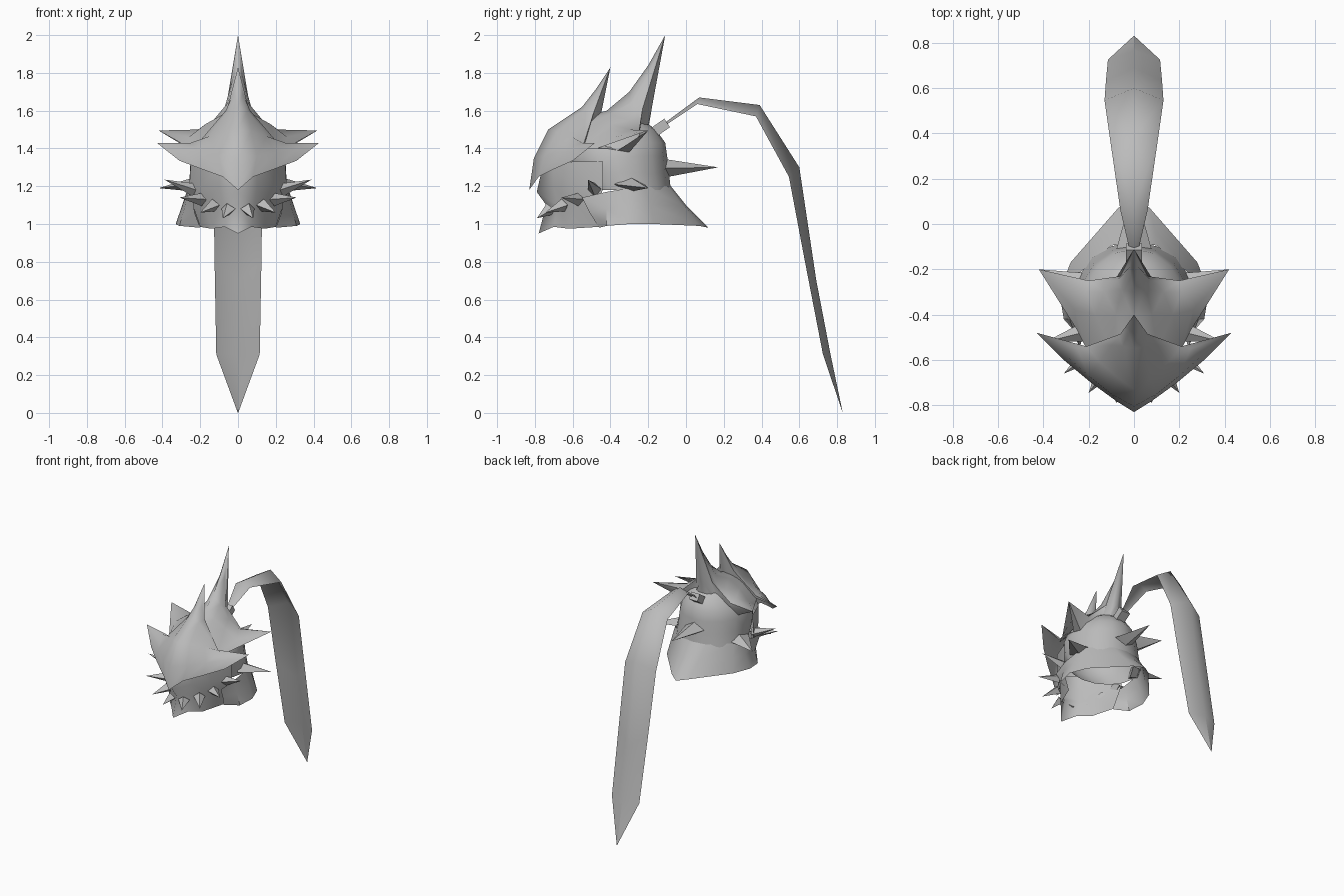
import bpy, bmesh, math
from mathutils import Vector

metal = bpy.data.materials.new("grey_metal")
metal.diffuse_color = (0.5, 0.5, 0.5, 1)


def finish(name, bm, mirror=True, smooth=50):
    bmesh.ops.remove_doubles(bm, verts=bm.verts, dist=0.0005)
    bmesh.ops.recalc_face_normals(bm, faces=bm.faces)
    mesh = bpy.data.meshes.new(name)
    bm.to_mesh(mesh)
    bm.free()
    mesh.materials.append(metal)
    ob = bpy.data.objects.new(name, mesh)
    bpy.context.collection.objects.link(ob)
    if mirror:
        ob.modifiers.new("mirror", "MIRROR").use_clip = True
    bpy.context.view_layer.objects.active = ob
    ob.select_set(True)
    bpy.ops.object.shade_smooth_by_angle(angle=math.radians(smooth))
    ob.select_set(False)
    return ob


def sheet(name, rows, smooth=50):
    """Half surface through rows of points, mirrored over x = 0."""
    bm = bmesh.new()
    grid = [[bm.verts.new(p) for p in r] for r in rows]
    for a, b in zip(grid, grid[1:]):
        for i in range(len(a) - 1):
            bm.faces.new((a[i], a[i + 1], b[i + 1], b[i]))
    return finish(name, bm, True, smooth)


def spike(name, base, tip, w, h, mirror=True):
    """Four-sided spike with a diamond base."""
    base, tip = Vector(base), Vector(tip)
    d = (tip - base).normalized()
    side = d.cross(Vector((0, 0, 1))).normalized()
    up = side.cross(d)
    bm = bmesh.new()
    ring = [bm.verts.new(base + o) for o in (side * w, up * h, -side * w, -up * h)]
    top = bm.verts.new(tip)
    for i in range(4):
        bm.faces.new((ring[i], ring[(i + 1) % 4], top))
    bm.faces.new(ring)
    return finish(name, bm, mirror, 30)


# Skull shell: stacked half ellipses (z, front y, back y, half width)
rings = [(1.18, -.55, -.08, .26), (1.27, -.62, -.09, .255), (1.36, -.64, -.1, .25),
         (1.43, -.62, -.11, .225), (1.5, -.56, -.16, .17), (1.56, -.48, -.24, .09), (1.57, -.36, -.35, .005)]
sheet("skull", [[(w * math.sin(t * math.pi / 8), (f + b) / 2 + (f - b) / 2 * math.cos(t * math.pi / 8), z)
                 for t in range(9)] for z, f, b, w in rings])

# Visor with side wings and a front horn
wing = (.43, -.48, 1.43)
sheet("visor", [
    [(0, -.83, 1.18), (.08, -.78, 1.25), (.19, -.70, 1.29), (.31, -.60, 1.335), wing],
    [(0, -.805, 1.35), (.1, -.75, 1.36), (.2, -.67, 1.38), (.3, -.58, 1.39), wing],
    [(0, -.73, 1.5), (.07, -.68, 1.49), (.15, -.61, 1.465), (.25, -.55, 1.43), wing],
    [(0, -.55, 1.62), (.05, -.54, 1.6), (.1, -.535, 1.54), (.21, -.54, 1.43), wing],
    [(0, -.48, 1.71), (.025, -.47, 1.69), (.065, -.5, 1.6), (.21, -.54, 1.43), wing],
    [(0, -.40, 1.83), (0, -.40, 1.83), (.06, -.485, 1.6), (.21, -.54, 1.43), wing],
    [(0, -.45, 1.58), (.04, -.47, 1.57), (.09, -.51, 1.52), (.21, -.54, 1.41), wing]])

# Crown with rear wings and a tall horn
wing = (.42, -.20, 1.495)
sheet("crown", [
    [(0, -.57, 1.56), (.1, -.56, 1.51), (.21, -.55, 1.4), (.25, -.47, 1.4), wing],
    [(0, -.42, 1.6), (.08, -.4, 1.58), (.17, -.4, 1.53), (.26, -.38, 1.46), wing],
    [(0, -.3, 1.7), (.055, -.29, 1.64), (.13, -.3, 1.55), (.21, -.3, 1.5), wing],
    [(0, -.2, 1.84), (.02, -.19, 1.8), (.075, -.25, 1.6), (.2, -.25, 1.48), wing],
    [(0, -.11, 2), (0, -.11, 2), (.06, -.23, 1.61), (.2, -.25, 1.48), wing],
    [(0, -.18, 1.62), (.03, -.2, 1.58), (.08, -.24, 1.52), (.2, -.25, 1.45), wing],
    [(0, -.2, 1.5), (.07, -.22, 1.45), (.14, -.25, 1.4), (.23, -.3, 1.38), wing],
    [(.25, -.47, 1.4), (.25, -.45, 1.4), (.25, -.42, 1.4), (.24, -.36, 1.39), wing]])

# Face mask running to a pointed chin
sheet("face_mask", [
    [(0, -.76, 1.3), (.1, -.7, 1.31), (.19, -.6, 1.33), (.25, -.44, 1.33)],
    [(0, -.79, 1.17), (.1, -.7, 1.2), (.19, -.6, 1.2), (.258, -.44, 1.19)],
    [(0, -.74, 1.1), (.09, -.68, 1.1), (.18, -.58, 1.1), (.24, -.46, 1.1)],
    [(0, -.78, .95), (.07, -.7, .985), (.14, -.62, .975), (.2, -.46, .985)]], 35)

# Flared neck guard, its top edge following the back of the skull
sheet("neck_guard", [
    [(.24, -.55, 1.14), (.265, -.42, 1.17), (.265, -.3, 1.19), (.245, -.22, 1.2), (.1, -.095, 1.2), (0, -.08, 1.2)],
    [(.23, -.51, 1.06), (.285, -.42, 1.08), (.295, -.29, 1.1), (.26, -.19, 1.1), (.09, -.02, 1.1), (0, 0, 1.1)],
    [(.2, -.46, .98), (.31, -.42, .99), (.33, -.3, 1), (.28, -.17, 1), (.07, .07, .99), (0, .12, .98)]], 40)

# Spikes around the jaw, the sides and the back
for i, (base, tip) in enumerate([((.05, -.72, 1.08), (.08, -.79, 1.03)),
                                 ((.13, -.65, 1.1), (.2, -.745, 1.06)),
                                 ((.19, -.57, 1.13), (.31, -.66, 1.14)),
                                 ((.23, -.48, 1.18), (.39, -.52, 1.235))]):
    spike("jaw_spike_%d" % (i + 1), base, tip, .04, .035)
spike("side_spike", (.22, -.3, 1.21), (.42, -.2, 1.19), .09, .04)
spike("back_spike", (0, -.12, 1.295), (0, .17, 1.3), .08, .05, False)

# Plume socket: a small tilted box
bm = bmesh.new()
bmesh.ops.create_cube(bm, size=1)
for v in bm.verts:
    x, y, z = v.co
    v.co = (x * .07, -.15 + y * .1 - z * .03, 1.5 + y * .07 + z * .045)
finish("plume_socket", bm, False, 30)

# Plume: ridged ribbon, ridge (y, z) then edge (half width, y, z)
stations = [(-.12, 1.53, .018, -.12, 1.515), (.07, 1.67, .06, .06, 1.635), (.39, 1.63, .105, .37, 1.57),
            (.6, 1.3, .13, .545, 1.25), (.69, .7, .124, .63, .8), (.765, .31, .115, .725, .31),
            (.83, 0, .001, .83, 0)]
sheet("plume", [[(0, y, z), (w, ey, ez)] for y, z, w, ey, ez in stations], 60)
